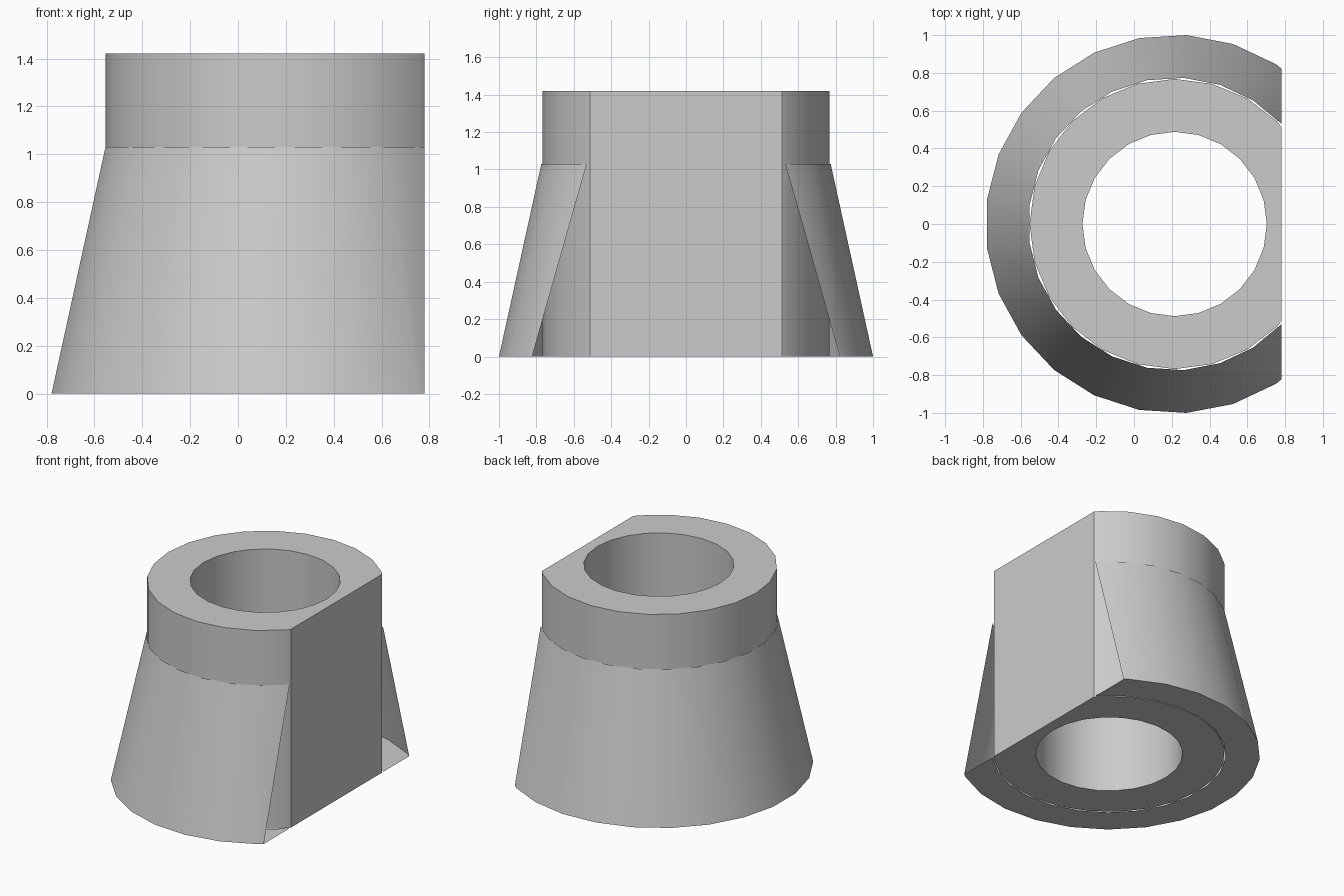
import bpy, bmesh
from math import cos, sin, pi, radians

AXIS_X = 0.215   # shared axis of all round parts
FLAT_X = 0.78    # plane of the flat side

old = bpy.data.objects.get("Cube")
if old:
    bpy.data.objects.remove(old, do_unlink=True)

grey = bpy.data.materials.new("plain grey")
grey.use_nodes = True
colour = (0.6, 0.6, 0.6, 1)
grey.diffuse_color = colour
grey.node_tree.nodes["Principled BSDF"].inputs["Base Color"].default_value = colour


def turned_part(name, profile, sides, start, closed, capped):
    """Turn a (radius, z) profile about the axis, then slice off the flat side."""
    bm = bmesh.new()
    rings = []
    for r, z in profile:
        angles = [start + 2 * pi * i / sides for i in range(sides)]
        rings.append([bm.verts.new((AXIS_X + r * cos(a), r * sin(a), z)) for a in angles])
    pairs = list(zip(rings, rings[1:]))
    if closed:
        pairs.append((rings[-1], rings[0]))
    for low, high in pairs:
        for i in range(sides):
            j = (i + 1) % sides
            bm.faces.new((low[i], low[j], high[j], high[i]))
    bmesh.ops.bisect_plane(bm, geom=bm.verts[:] + bm.edges[:] + bm.faces[:], dist=1e-5,
                           plane_co=(FLAT_X, 0, 0), plane_no=(1, 0, 0), clear_outer=True)
    if capped:
        rim = [e for e in bm.edges if e.is_boundary]
        bmesh.ops.holes_fill(bm, edges=rim, sides=0)
        bmesh.ops.recalc_face_normals(bm, faces=bm.faces[:])
    mesh = bpy.data.meshes.new(name)
    bm.to_mesh(mesh)
    bm.free()
    mesh.materials.append(grey)
    obj = bpy.data.objects.new(name, mesh)
    bpy.context.collection.objects.link(obj)
    bpy.ops.object.select_all(action='DESELECT')
    obj.select_set(True)
    bpy.context.view_layer.objects.active = obj
    bpy.ops.object.shade_smooth_by_angle(angle=radians(30))
    return obj


# Thick tube with a round bore and one flat side
turned_part("flat_sided_tube", [(0.768, 0), (0.768, 1.42), (0.488, 1.42), (0.488, 0)],
            sides=24, start=0, closed=True, capped=True)

# Thin tapered skirt with a floor ring, open at the flat side
turned_part("tapered_skirt", [(0.775, 0), (1.002, 0), (0.775, 1.03)],
            sides=25, start=0, closed=False, capped=False)
